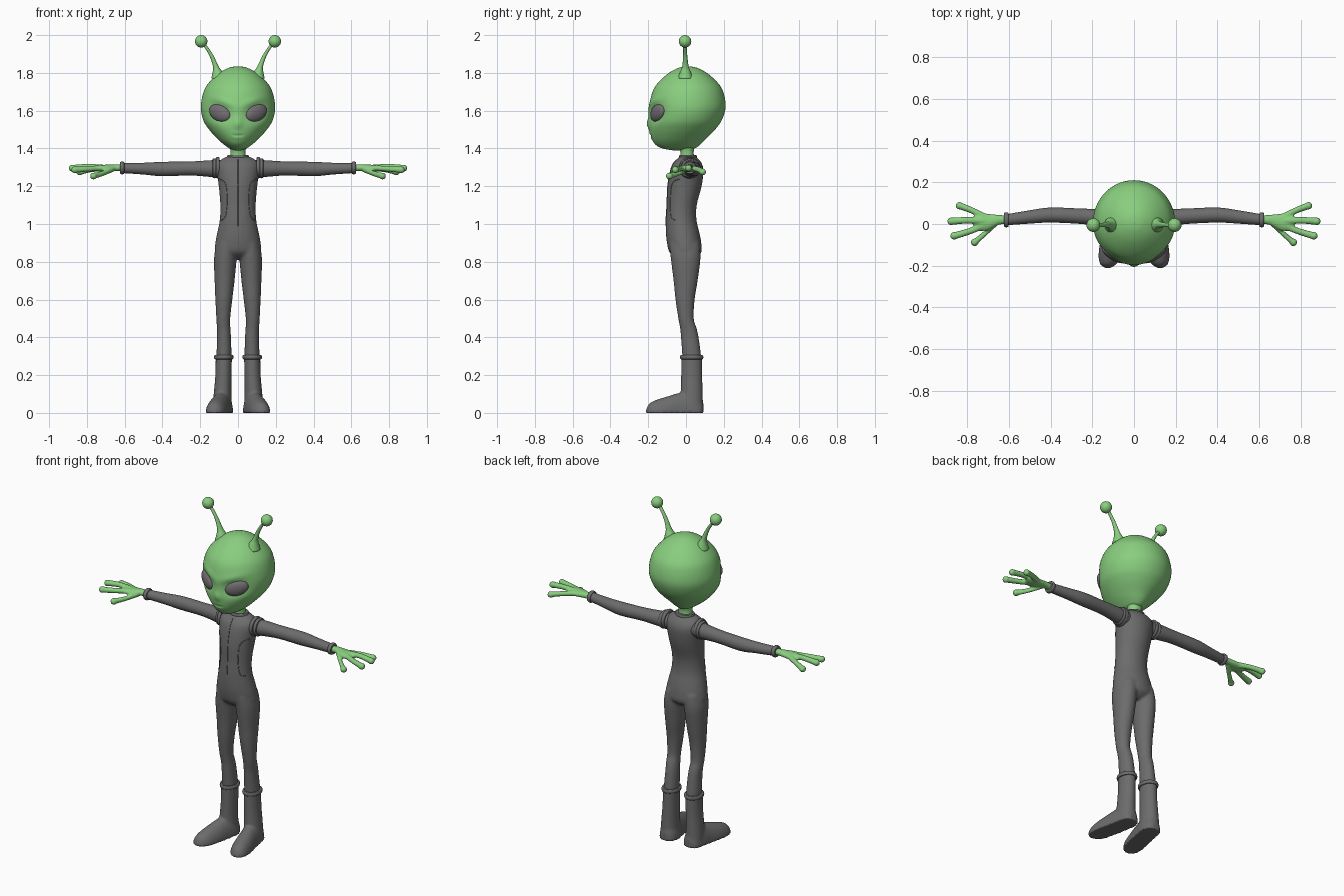
import bpy, bmesh
from math import sin, cos, pi, exp, radians
from mathutils import Vector, Matrix
from mathutils.bvhtree import BVHTree

if "Cube" in bpy.data.objects:
    bpy.data.objects.remove(bpy.data.objects["Cube"])


def material(name, rgb):
    m = bpy.data.materials.new(name)
    m.use_nodes = True
    m.diffuse_color = (*rgb, 1)
    m.node_tree.nodes["Principled BSDF"].inputs["Base Color"].default_value = (*rgb, 1)
    return m


SKIN = material("green_skin", (0.25, 0.62, 0.21))
SUIT = material("grey_suit", (0.15, 0.15, 0.15))
EYE = material("dark_eye", (0.17, 0.155, 0.17))
FRAMES = {"x": (Vector((0, 1, 0)), Vector((0, 0, 1))),
          "y": (Vector((1, 0, 0)), Vector((0, 0, 1))),
          "z": (Vector((1, 0, 0)), Vector((0, 1, 0)))}
SIDES = (("left", 1), ("right", -1))


def spline(rings, sub):
    """Smooth a list of rings with a Catmull-Rom curve."""
    out = []
    for i in range(len(rings) - 1):
        a, b, c, d = (rings[min(max(i + k, 0), len(rings) - 1)] for k in (-1, 0, 1, 2))
        for j in range(sub):
            t = j / sub
            out.append([q + t / 2 * (r - p + t * (2 * p - 5 * q + 4 * r - s + t * (3 * (q - r) + s - p)))
                        for p, q, r, s in zip(a, b, c, d)])
    return out + [list(rings[-1])]


def tube(bm, rings, axis, side=1, seg=28, sub=4):
    """Loft ellipses; each ring is x, y, z and its two half widths."""
    u, v = FRAMES[axis]
    loops = []
    for x, y, z, ru, rv in spline(rings, sub):
        c = Vector((x, y, z))
        pts = [c + u * max(ru, .001) * cos(2 * pi * k / seg) + v * max(rv, .001) * sin(2 * pi * k / seg)
               for k in range(seg)]
        loops.append([bm.verts.new((p.x * side, p.y, p.z)) for p in pts])
    for a, b in zip(loops, loops[1:]):
        for k in range(seg):
            bm.faces.new((a[k - 1], a[k], b[k], b[k - 1]))
    bm.faces.new(loops[0])
    bm.faces.new(loops[-1])


def ball(bm, centre, r, side=1):
    x, y, z = centre
    bmesh.ops.create_uvsphere(bm, u_segments=24, v_segments=16, radius=r,
                              matrix=Matrix.Translation((x * side, y, z)))


def part(name, bm, mat, voxel=0):
    """Turn a bmesh into a smooth object, fusing its pieces when asked."""
    bmesh.ops.recalc_face_normals(bm, faces=bm.faces)
    for f in bm.faces:
        f.smooth = True
    me = bpy.data.meshes.new(name)
    bm.to_mesh(me)
    bm.free()
    me.materials.append(mat)
    ob = bpy.data.objects.new(name, me)
    bpy.context.collection.objects.link(ob)
    if voxel:
        fuse = ob.modifiers.new("fuse", "REMESH")
        fuse.mode, fuse.voxel_size, fuse.use_smooth_shade = "VOXEL", voxel, True
        relax = ob.modifiers.new("relax", "SMOOTH")
        relax.factor, relax.iterations = 0.5, 4
    return ob


def band(name, centre, ru, rv, half, axis, side=1):
    """A rounded band wrapped around a limb."""
    bm = bmesh.new()
    along = Vector([float(axis == k) for k in "xyz"])
    rings = []
    for t, g in ((-1, -.006), (-.9, -.001), (0, .002), (.9, -.001), (1, -.006)):
        p = Vector(centre) + along * half * t
        rings.append((*p, ru + g, rv + g))
    tube(bm, rings, axis, side)
    part(name, bm, SUIT)


# Head: lofted skull, then sockets, nose and mouth pressed in
bm = bmesh.new()
tube(bm, [(0, .01, 1.835, .001, .001), (0, .01, 1.828, .045, .045), (0, .01, 1.80, .1, .1),
          (0, .01, 1.75, .153, .156), (0, .01, 1.70, .182, .187), (0, .007, 1.62, .197, .203),
          (0, -.005, 1.55, .184, .194), (0, -.02, 1.50, .153, .174), (0, -.038, 1.45, .108, .142),
          (0, -.043, 1.42, .074, .118), (0, -.04, 1.40, .045, .085), (0, -.04, 1.39, .015, .03)],
     "z", seg=96, sub=8)
for v in bm.verts:
    x, y, z = abs(v.co.x), v.co.y, v.co.z
    if y < 0:
        a, b = x - .097, z - 1.588
        a, b = a * .94 + b * .34, b * .94 - a * .34
        socket = .025 * exp(-(a / .062) ** 2 - (b / .046) ** 2)
        brow = .007 * exp(-(a / .07) ** 2 - ((b - .062) / .02) ** 2)
        nose = .010 * exp(-(x / .018) ** 2 - ((z - 1.53) / .028) ** 2)
        smile = 1.468 + 4 * x * x
        mouth = .007 * exp(-(x / .028) ** 4 - ((z - smile) / .006) ** 2)
        lips = .005 * exp(-(x / .035) ** 2 - ((z - 1.468) / .02) ** 2)
        v.co.y += socket + mouth - brow - nose - lips
part("head", bm, SKIN)

# Neck
bm = bmesh.new()
tube(bm, [(0, .008, 1.33, .046, .04), (0, .006, 1.37, .04, .035), (0, .004, 1.40, .042, .04),
          (0, 0, 1.44, .06, .06)], "z")
part("neck", bm, SKIN)

# Eyes and antennae
for label, s in SIDES:
    bm = bmesh.new()
    place = (Matrix.Translation((s * .097, -.15, 1.588)) @ Matrix.Rotation(s * radians(31), 4, "Z")
             @ Matrix.Rotation(-s * radians(20), 4, "Y") @ Matrix.Diagonal((.066, .024, .044, 1)))
    bmesh.ops.create_uvsphere(bm, u_segments=32, v_segments=20, radius=1, matrix=place)
    part(label + "_eye", bm, EYE)

    bm = bmesh.new()
    tube(bm, [(.1, -.003, 1.77, .042, .042), (.108, -.003, 1.805, .026, .028),
              (.118, -.003, 1.835, .015, .017), (.14, -.004, 1.89, .011, .011),
              (.168, -.005, 1.935, .010, .010), (.19, -.005, 1.96, .010, .010)], "z", s)
    ball(bm, (.195, -.005, 1.967), .033, s)
    part(label + "_antenna", bm, SKIN)

# Torso and legs fused into one suit
bm = bmesh.new()
tube(bm, [(0, 0, .815, .04, .045), (0, -.003, .85, .118, .084), (0, -.01, .90, .12, .091),
          (0, -.017, .95, .111, .089), (0, -.025, 1.02, .097, .081), (0, -.022, 1.10, .094, .079),
          (0, -.007, 1.20, .102, .09), (0, .005, 1.28, .113, .088), (0, .008, 1.32, .11, .076),
          (0, .01, 1.345, .084, .055), (0, .01, 1.36, .05, .04)], "z")
surface = BVHTree.FromBMesh(bm)
for label, s in SIDES:
    tube(bm, [(.058, -.008, .9, .055, .08), (.067, -.002, .82, .06, .079), (.071, -.002, .7, .053, .064),
              (.075, -.005, .6, .045, .051), (.078, 0, .5, .037, .041), (.076, .012, .45, .036, .044),
              (.074, .02, .4, .037, .047), (.074, .03, .3, .040, .05), (.074, .03, .26, .038, .048)],
         "z", s)
part("body_suit", bm, SUIT, .008)
band("collar", (0, .01, 1.352), .056, .046, .014, "z")


# Suit seams laid along the torso surface
def seam(name, path):
    cu = bpy.data.curves.new(name, "CURVE")
    cu.dimensions, cu.bevel_depth = "3D", .0022
    cu.materials.append(SUIT)
    line = cu.splines.new("POLY")
    pts = spline(path, 8)
    line.points.add(len(pts) - 1)
    for point, (x, z) in zip(line.points, pts):
        hit = surface.ray_cast(Vector((x, -1, z)), Vector((0, 1, 0)))[0]
        point.co = (*(hit or Vector((x, 0, z))), 1)
    bpy.context.collection.objects.link(bpy.data.objects.new(name, cu))


seam("front_seam", [(0, .99), (0, 1.1), (0, 1.2), (0, 1.34)])
for label, s in SIDES:
    seam(label + "_panel_seam", [(s * .1, 1.24), (s * .066, 1.21), (s * .058, 1.12),
                                 (s * .068, 1.04), (s * .09, 1.02)])

# Arms, hands and boots
for label, s in SIDES:
    bm = bmesh.new()
    tube(bm, [(.07, .015, 1.292, .05, .045), (.13, .027, 1.293, .043, .045), (.25, .037, 1.294, .037, .037),
              (.4, .043, 1.291, .036, .038), (.5, .034, 1.293, .032, .031), (.615, .02, 1.296, .026, .026)],
         "x", s)
    part(label + "_sleeve", bm, SUIT)
    band(label + "_shoulder_inner_band", (.107, .018, 1.298), .054, .055, .010, "x", s)
    band(label + "_shoulder_outer_band", (.125, .024, 1.295), .050, .051, .009, "x", s)
    band(label + "_wrist_cuff", (.613, .02, 1.297), .034, .032, .011, "x", s)

    bm = bmesh.new()
    tube(bm, [(.61, .02, 1.297, .021, .019), (.65, .02, 1.298, .024, .018), (.70, .010, 1.295, .039, .019),
              (.74, .010, 1.295, .044, .017), (.77, .008, 1.295, .03, .010)], "x", s)
    fingers = (((.71, .03, 1.295), (.78, .066, 1.288), (.838, .088, 1.276)),
               ((.72, .015, 1.299), (.80, .018, 1.304), (.878, .013, 1.296)),
               ((.72, -.005, 1.297), (.79, -.035, 1.292), (.864, -.057, 1.287)),
               ((.66, .008, 1.292), (.715, -.045, 1.268), (.765, -.088, 1.254)))
    for root, knuckle, tip in fingers:
        tube(bm, [(*root, .019, .016), (*knuckle, .0165, .0145), (*tip, .018, .017)], "x", s, 16)
        ball(bm, tip, .0185, s)
    part(label + "_hand", bm, SKIN, .005)

    bm = bmesh.new()
    tube(bm, [(.08, .092, 0, .02, .05), (.08, .075, 0, .044, .09), (.082, .03, 0, .056, .12),
              (.092, -.03, 0, .057, .108), (.107, -.1, 0, .059, .087), (.118, -.16, 0, .053, .068),
              (.124, -.195, 0, .038, .048), (.126, -.212, 0, .012, .015)], "y", s)
    for v in bm.verts:
        v.co.z = max(v.co.z, 0)
    tube(bm, [(.075, .03, .3, .043, .055), (.077, .03, .2, .043, .056), (.081, .03, .12, .046, .058),
              (.083, .03, .05, .05, .06), (.083, .03, .01, .05, .06)], "z", s)
    part(label + "_boot", bm, SUIT, .007)
    band(label + "_boot_cuff", (.075, .03, .295), .05, .06, .011, "z", s)
